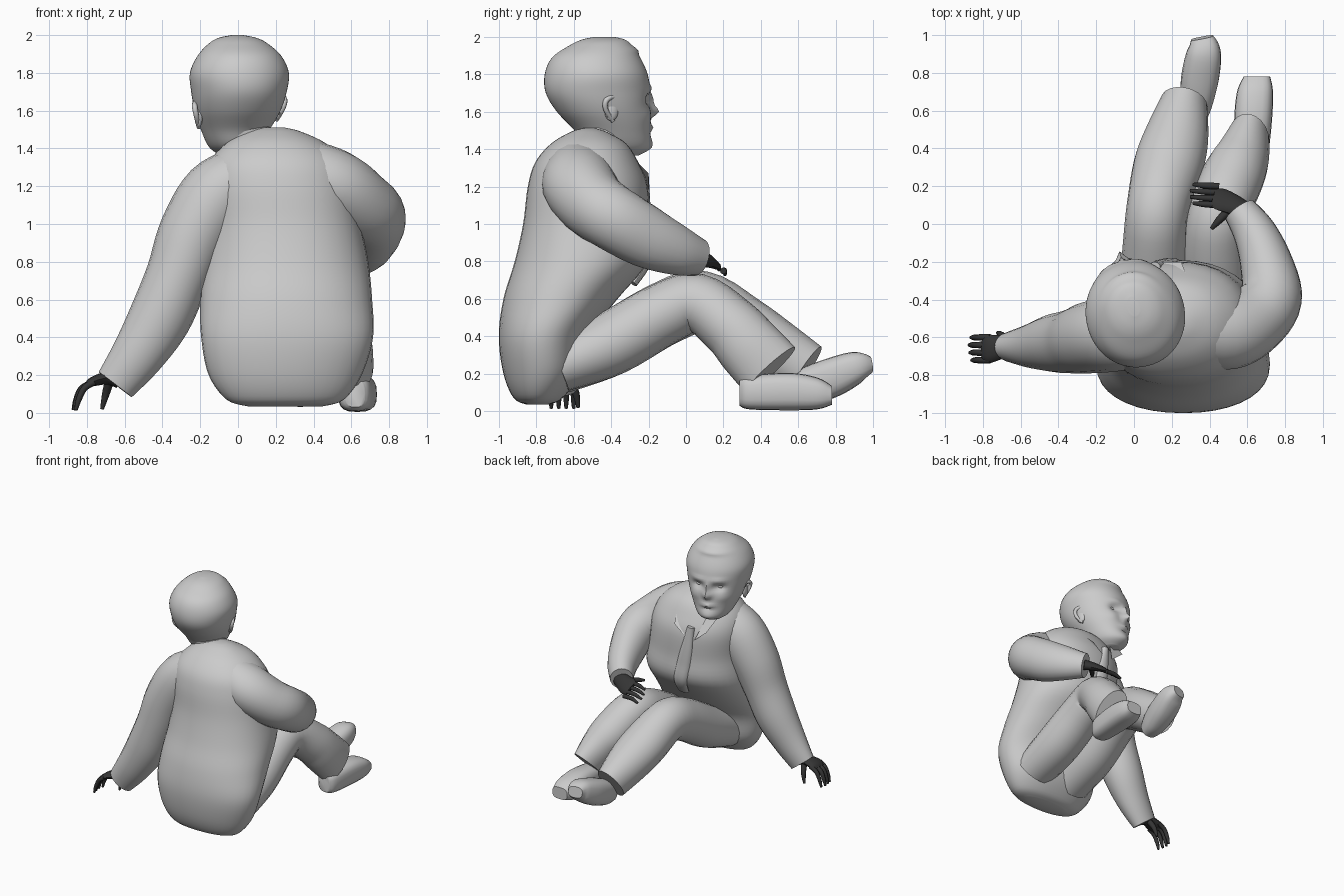
import bpy, bmesh, math
from mathutils import Vector, Matrix

cube = bpy.data.objects.get("Cube")
if cube:
    bpy.data.objects.remove(cube, do_unlink=True)

X, Y, Z = Vector((1, 0, 0)), Vector((0, 1, 0)), Vector((0, 0, 1))


def material(name, colour):
    mat = bpy.data.materials.new(name)
    mat.use_nodes = True
    mat.diffuse_color = colour
    mat.node_tree.nodes["Principled BSDF"].inputs["Base Color"].default_value = colour
    return mat


GREY = material("light grey", (0.6, 0.6, 0.6, 1))
DARK = material("dark glove", (0.035, 0.035, 0.035, 1))


def finish(name, bm, mat, angle=50):
    bmesh.ops.recalc_face_normals(bm, faces=bm.faces)
    mesh = bpy.data.meshes.new(name)
    bm.to_mesh(mesh)
    bm.free()
    obj = bpy.data.objects.new(name, mesh)
    bpy.context.collection.objects.link(obj)
    mesh.materials.append(mat)
    bpy.ops.object.select_all(action="DESELECT")
    obj.select_set(True)
    bpy.context.view_layer.objects.active = obj
    bpy.ops.object.shade_smooth_by_angle(angle=math.radians(angle))
    return obj


def smooth_stations(stations, steps):
    """Catmull-Rom interpolation of (x, y, z, side radius, other radius)."""
    pts = [stations[0], *stations, stations[-1]]
    out = []
    for a, b, c, d in zip(pts, pts[1:], pts[2:], pts[3:]):
        for s in range(steps):
            t = s / steps
            out.append([0.5 * (2 * q + (r - p) * t + (2 * p - 5 * q + 4 * r - u) * t * t
                               + (3 * q - p - 3 * r + u) * t ** 3)
                        for p, q, r, u in zip(a, b, c, d)])
    return out + [list(stations[-1])]


def loft(name, stations, side, mat=GREY, axis=None, sides=20, steps=5, power=1.0, sculpt=None):
    """Skin oval rings along a path; a fixed axis keeps the rings parallel."""
    rows = smooth_stations(stations, steps)
    bm = bmesh.new()
    rings = []
    for i, row in enumerate(rows):
        centre = Vector(row[:3])
        before, after = rows[max(i - 1, 0)], rows[min(i + 1, len(rows) - 1)]
        along = axis or (Vector(after[:3]) - Vector(before[:3])).normalized()
        u = (side - along * side.dot(along)).normalized()
        v = along.cross(u)
        ring = []
        for k in range(sides):
            a = math.tau * k / sides
            c, s = math.cos(a), math.sin(a)
            c, s = math.copysign(abs(c) ** power, c), math.copysign(abs(s) ** power, s)
            ring.append(bm.verts.new(centre + u * c * row[3] + v * s * row[4]))
        rings.append(ring)
    for low, high in zip(rings, rings[1:]):
        for k in range(sides):
            n = (k + 1) % sides
            bm.faces.new((low[k], low[n], high[n], high[k]))
    bm.faces.new(rings[0][::-1])
    bm.faces.new(rings[-1])
    if sculpt:
        for vert in bm.verts:
            sculpt(vert)
    return finish(name, bm, mat)


def ball(name, place, size, turn):
    bm = bmesh.new()
    bmesh.ops.create_uvsphere(bm, u_segments=16, v_segments=10, radius=1)
    bm.transform(turn @ Matrix.Translation(place) @ Matrix.Diagonal((*size, 1)))
    return finish(name, bm, GREY)


# Jacket body
loft("jacket_body", [
    (.25, -.79, .035, .2, .06), (.25, -.79, .07, .31, .13), (.25, -.77, .2, .405, .205),
    (.26, -.76, .4, .455, .24), (.255, -.67, .6, .455, .305), (.25, -.56, .8, .44, .355),
    (.24, -.535, 1.0, .41, .335), (.22, -.525, 1.2, .4, .32), (.21, -.53, 1.33, .36, .275),
    (.2, -.52, 1.43, .26, .2), (.19, -.52, 1.49, .14, .1), (.19, -.52, 1.51, .06, .04)],
    X, axis=Z, sides=36, power=.93)

# Sleeves
loft("propping_sleeve", [
    (.06, -.56, 1.27, .19, .16), (-.1, -.58, 1.15, .2, .2), (-.23, -.6, .95, .19, .19),
    (-.32, -.62, .72, .17, .17), (-.415, -.63, .5, .155, .165), (-.53, -.645, .31, .12, .14),
    (-.65, -.65, .15, .08, .11)], Y)
loft("bent_sleeve", [
    (.32, -.57, 1.29, .17, .17), (.5, -.57, 1.21, .19, .2), (.64, -.5, 1.11, .185, .185),
    (.725, -.385, 1.03, .175, .165), (.7, -.21, .93, .165, .14), (.64, -.05, .86, .135, .115),
    (.56, .07, .82, .1, .09)], Z)

# Collar points and front opening
for name, sign in (("collar_left", 1), ("collar_right", -1)):
    bm = bmesh.new()
    corners = [(.04, -.2, 1.18), (.15, -.2, 1.27), (.22, -.38, 1.45), (.1, -.3, 1.38)]
    flap = bm.faces.new([bm.verts.new((.1 + sign * x, y, z)) for x, y, z in corners])
    bmesh.ops.solidify(bm, geom=[flap], thickness=.02)
    finish(name, bm, GREY, 30)
loft("jacket_placket", [(.11, -.23, 1.27, .03, .03), (.14, -.215, 1.1, .05, .025),
                        (.17, -.21, .95, .06, .025), (.2, -.21, .8, .06, .025),
                        (.22, -.28, .68, .05, .02)], X, sides=12)

# Trouser legs, from hip over the knee to the cuff
loft("trouser_leg_inner", [
    (.1, -.68, .24, .17, .15), (.1, -.4, .36, .18, .17), (.11, -.12, .52, .17, .17),
    (.125, .08, .58, .165, .17), (.18, .3, .45, .185, .17), (.225, .46, .34, .17, .165),
    (.265, .64, .22, .125, .15)], X)
loft("trouser_leg_outer", [
    (.45, -.68, .24, .17, .14), (.44, -.4, .36, .18, .17), (.43, -.12, .52, .17, .165),
    (.45, .06, .58, .16, .155), (.52, .24, .45, .165, .165), (.57, .34, .34, .145, .175),
    (.61, .45, .22, .11, .18)], X)

# Feet
loft("foot_outer", [
    (.62, .285, .1, .05, .07), (.62, .34, .1, .085, .09), (.63, .55, .105, .1, .1),
    (.64, .7, .095, .095, .085), (.65, .78, .085, .07, .05)], X, axis=Y, power=.7)
loft("foot_inner", [
    (.32, .55, .1, .06, .07), (.33, .64, .13, .085, .1), (.35, .78, .18, .1, .105),
    (.37, .91, .235, .09, .085), (.36, .985, .25, .06, .045)], X, power=.75)

# Gloved hand on the ground: palm, four curled fingers, thumb
loft("ground_palm", [(-.63, -.65, .17, .05, .04), (-.69, -.65, .185, .06, .035),
                     (-.77, -.66, .165, .075, .025), (-.8, -.66, .145, .06, .015)],
     Y, DARK, sides=12)
for i in range(4):
    y = -.6 - .04 * i
    reach = .01 * abs(i - 1.3)
    loft(f"ground_finger_{i + 1}", [
        (-.76, y, .165, .018, .018), (-.83 + reach, y, .13, .017, .017),
        (-.86 + reach, y, .07, .015, .015), (-.875 + reach, y, .015, .009, .009)],
        Y, DARK, sides=8)
loft("ground_thumb", [(-.68, -.63, .17, .025, .025), (-.7, -.59, .1, .02, .02),
                      (-.72, -.575, .02, .01, .01)], Y, DARK, sides=8)

# Gloved hand on the knee
across = Vector((0, 1, -.8))
loft("knee_palm", [(.58, .07, .82, .06, .04), (.53, .1, .815, .065, .035),
                   (.46, .13, .805, .075, .025), (.42, .14, .8, .06, .018)],
     across, DARK, sides=12)
for i in range(4):
    y, z = .1 + .033 * i, .825 - .025 * i
    tip = .29 + .015 * abs(i - 1.5)
    loft(f"knee_finger_{i + 1}", [(.45, y, z, .018, .018), (.37, y + .005, z, .016, .016),
                                  (tip, y + .01, z - .02, .009, .009)], Y, DARK, sides=8)
loft("knee_thumb", [(.51, .08, .82, .025, .025), (.45, .02, .82, .02, .02),
                    (.41, -.025, .81, .01, .01)], Z, DARK, sides=8)

# Neck and head, turned a little toward -x
loft("neck", [(.1, -.46, 1.34, .13, .12), (.05, -.46, 1.46, .13, .12),
              (.01, -.47, 1.58, .13, .13)], X)
turn = Matrix.Translation((.005, -.47, 0)) @ Matrix.Rotation(math.radians(14), 4, "Z")

# Facial relief: x, z, width, height, push
RELIEF = [(.085, 1.665, .045, .028, -.035), (0, 1.6, .028, .03, .05), (0, 1.66, .018, .05, .025),
          (.08, 1.725, .06, .018, .012), (0, 1.515, .045, .018, .02), (0, 1.48, .05, .012, -.012),
          (0, 1.42, .06, .03, .01), (.12, 1.58, .05, .04, .012), (0, 1.93, .15, .02, .015)]


def sculpt_face(vert):
    p = vert.co
    if p.y > .05:
        p.y += sum(push * math.exp(-((abs(p.x) - x) / w) ** 2 - ((p.z - z) / h) ** 2)
                   for x, z, w, h, push in RELIEF)


head = loft("head", [
    (0, .13, 1.365, .07, .09), (0, .11, 1.41, .13, .175), (0, .08, 1.5, .18, .205),
    (0, .03, 1.6, .225, .25), (0, 0, 1.7, .25, .28), (0, -.01, 1.8, .26, .275),
    (0, -.01, 1.89, .22, .235), (0, .015, 1.955, .155, .165), (0, .03, 1.985, .1, .115),
    (0, .035, 2.0, .03, .05)], X, axis=Z, sides=64, steps=6, power=.97, sculpt=sculpt_face)
head.data.transform(turn)

for name, sign, drop in (("left", 1, 0), ("right", -1, .04)):
    ball(f"eye_{name}", (sign * .085, .215, 1.665), (.032, .025, .015), turn)
    # Ear with a raised rim around its back
    place = turn @ Matrix.Translation((sign * -.01, .03, -drop))
    ball(f"ear_{name}", (sign * .225, -.01, 1.61), (.02, .04, .06), place)
    rim = loft(f"ear_rim_{name}", [
        (sign * .225, .03, 1.64, .011, .011), (sign * .24, .005, 1.68, .013, .013),
        (sign * .255, -.045, 1.66, .015, .015), (sign * .245, -.045, 1.61, .014, .014),
        (sign * .22, 0, 1.55, .012, .012)], X, sides=8)
    rim.data.transform(place)
